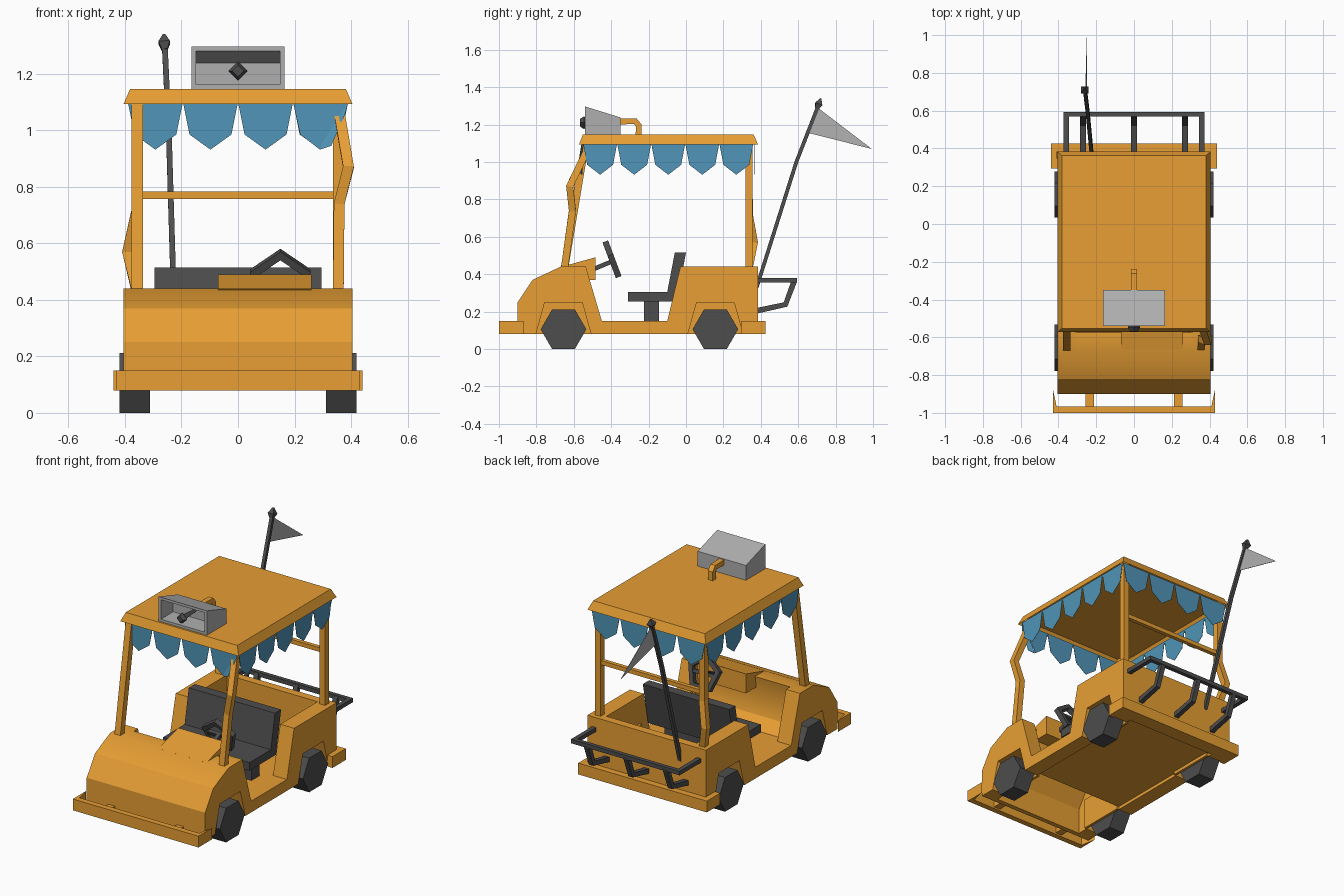
import bpy, bmesh, math
from mathutils import Vector as V

if "Cube" in bpy.data.objects:
    bpy.data.objects.remove(bpy.data.objects["Cube"])


def material(name, rgb):
    m = bpy.data.materials.new(name)
    m.diffuse_color = (*rgb, 1)
    m.use_nodes = True
    m.node_tree.nodes["Principled BSDF"].inputs["Base Color"].default_value = m.diffuse_color
    return m


ORANGE = material("orange paint", (0.80, 0.345, 0.034))
BLUE = material("blue cloth", (0.08, 0.30, 0.48))
DARK = material("dark rubber", (0.075, 0.075, 0.075))
GREY = material("light grey", (0.43, 0.43, 0.43))


def finish(bm, name, mat):
    bmesh.ops.recalc_face_normals(bm, faces=bm.faces)
    me = bpy.data.meshes.new(name)
    bm.to_mesh(me)
    bm.free()
    me.materials.append(mat)
    ob = bpy.data.objects.new(name, me)
    bpy.context.collection.objects.link(ob)
    return ob


def slabs(name, polys, vec, mat):
    """Extrude each 3D outline by a vector (one vector per outline)."""
    bm = bmesh.new()
    for pts, d in zip(polys, vec):
        f = bm.faces.new([bm.verts.new(p) for p in pts])
        r = bmesh.ops.extrude_face_region(bm, geom=[f], use_keep_orig=True)
        bmesh.ops.translate(bm, vec=d, verts=[e for e in r["geom"] if isinstance(e, bmesh.types.BMVert)])
    return finish(bm, name, mat)


def prism(name, yz, x0, x1, mat):
    return slabs(name, [[(x0, y, z) for y, z in yz]], [(x1 - x0, 0, 0)], mat)


def box(name, x0, x1, y0, y1, z0, z1, mat):
    return prism(name, [(y0, z0), (y1, z0), (y1, z1), (y0, z1)], x0, x1, mat)


def soften(ob, degrees):
    for f in ob.data.polygons:
        f.use_smooth = True
    ob.data.set_sharp_from_angle(angle=math.radians(degrees))


def tube(name, pts, r, mat, ref=(1, 0, 0), closed=False, radii=None):
    """Sweep a square section along a path."""
    bm, pts, ref, rings = bmesh.new(), [V(p) for p in pts], V(ref), []
    n = len(pts)
    for i, p in enumerate(pts):
        a = pts[i - 1] if i or closed else p
        b = pts[(i + 1) % n] if i < n - 1 or closed else p
        t = ((p - a).normalized() + (b - p).normalized()).normalized()
        u = t.cross(ref).normalized()
        v = u.cross(t)
        k = radii[i] if radii else r
        rings.append([bm.verts.new(p + k * (su * u + sv * v)) for su, sv in ((1, 1), (-1, 1), (-1, -1), (1, -1))])
    for i in range(n if closed else n - 1):
        A, B = rings[i], rings[(i + 1) % n]
        for j in range(4):
            bm.faces.new((A[j], A[(j + 1) % 4], B[(j + 1) % 4], B[j]))
    if not closed:
        bm.faces.new(rings[0])
        bm.faces.new(rings[-1])
    return finish(bm, name, mat)


# body sides with wheel arch notches, inner arch walls and six-sided wheels
WHEELS = (-0.655, 0.157)
side = [(-.9, .08), (-.9, .25), (-.82, .37), (-.67, .44), (-.535, .44), (-.515, .37), (-.45, .15),
        (-.10, .15), (-.03, .44), (.385, .44), (.385, .08)]
for w in reversed(WHEELS):
    side += [(w + .147, .08), (w + .10, .25), (w - .10, .25), (w - .147, .08)]
for s, label in ((-1, "left"), (1, "right")):
    soften(prism(f"body_side_{label}", side, s * .31, s * .405, ORANGE), 29)
    for w, end in zip(WHEELS, ("front", "rear")):
        box(f"arch_wall_{end}_{label}", s * .295, s * .31, w - .147, w + .147, .08, .27, ORANGE)
        hexa = [(w + .122 * math.cos(i * math.pi / 3), .1057 + .122 * math.sin(i * math.pi / 3)) for i in range(6)]
        prism(f"wheel_{end}_{label}", hexa, s * .312, s * .42, DARK)

# hood shell with curved toe board, dashboard, floor
hood = [(-.9, .08), (-.9, .25), (-.82, .37), (-.67, .44), (-.575, .44), (-.60, .30), (-.57, .21), (-.50, .15),
        (-.50, .11), (-.59, .18), (-.63, .30), (-.62, .41), (-.66, .41), (-.80, .345), (-.87, .24), (-.87, .08)]
soften(prism("hood", hood, -.31, .31, ORANGE), 29)
prism("dashboard", [(-.68, .436), (-.485, .49), (-.485, .37), (-.60, .37)], -.07, .26, ORANGE)
box("floor", -.31, .31, -.51, .385, .10, .15, ORANGE)

# cargo bay tail wall
box("cargo_back_wall", -.31, .31, .335, .385, .08, .44, ORANGE)

# bumpers wrapping round the corners
bumper = [(-.43, -1), (.43, -1), (.43, -.87), (.41, -.965), (-.41, -.965), (-.43, -.87)]
slabs("front_bumper", [[(x, y, .08) for x, y in bumper]], [(0, 0, .07)], ORANGE)
for x in (-.235, .235):
    box("front_bumper_strut", x - .022, x + .022, -.97, -.88, .09, .125, ORANGE)
back = [(-.44, .425), (.44, .425), (.44, .295), (.405, .295), (.405, .385), (-.405, .385), (-.405, .295), (-.44, .295)]
slabs("rear_bumper", [[(x, y, .08) for x, y in back]], [(0, 0, .07)], ORANGE)

# seat
box("seat_base", -.25, .25, -.225, -.145, .15, .26, DARK)
box("seat_cushion", -.295, .295, -.31, -.08, .255, .305, DARK)
prism("seat_back", [(-.11, .255), (-.06, .515), (0, .515), (-.05, .255)], -.295, .295, DARK)

# five-sided steering wheel, spoke and column
up, c, ax = V((0, -.35, .93)), V((.15, -.392, .47)), V((0, .93, .35))
rim = [c + .097 * (math.sin(i * math.tau / 5) * V((1, 0, 0)) + math.cos(i * math.tau / 5) * up) for i in range(5)]
tube("steering_wheel", rim, .016, DARK, ref=ax, closed=True)
tube("steering_spoke", [c + V((-.085, 0, 0)), c + V((.085, 0, 0))], .010, DARK, ref=ax)
tube("steering_column", [(.15, -.50, .425), c], .012, DARK)

# roof posts: front right and rear left are bent
tube("front_post_left", [(-.357, -.65, .43), (-.357, -.535, 1.12)], .02, ORANGE)
tube("front_post_right", [(.355, -.65, .43), (.358, -.607, .74), (.391, -.622, .87), (.36, -.535, 1.05), (.36, -.53, 1.12)],
     .019, ORANGE)
tube("rear_post_right", [(.355, .337, .43), (.355, .337, 1.12)], .019, ORANGE)
tube("rear_post_left", [(-.357, .337, .43), (-.391, .366, .57), (-.357, .338, .72), (-.357, .337, 1.12)], .019, ORANGE)
box("rear_crossbar", -.34, .34, .325, .35, .757, .783, ORANGE)

# roof: tapered slab, hollow underneath
bm = bmesh.new()
lo = [bm.verts.new(p) for p in ((-.405, -.572, 1.093), (.405, -.572, 1.093), (.405, .385, 1.093), (-.405, .385, 1.093))]
hi = [bm.verts.new(p) for p in ((-.382, -.552, 1.146), (.382, -.552, 1.146), (.382, .362, 1.146), (-.382, .362, 1.146))]
for i in range(4):
    bm.faces.new((lo[i], lo[(i + 1) % 4], hi[(i + 1) % 4], hi[i]))
bm.faces.new(hi)
under = bm.faces.new(lo[::-1])
bmesh.ops.recalc_face_normals(bm, faces=bm.faces)
bmesh.ops.inset_region(bm, faces=[under], thickness=.025)
bmesh.ops.translate(bm, vec=(0, 0, .032), verts=under.verts)
finish(bm, "roof", ORANGE)

# scalloped awning on all four sides, last front scallop is folded
polys, vecs = [], []


def awning(start, direction, length, count, inward):
    o, d, w = V(start), V(direction), length / count
    for i in range(count):
        shape = [(0, 1.10), (1, 1.10), (.88, .985), (.5, .932), (.12, .985)]
        polys.append([o + d * w * (i + u) + V((0, 0, z)) for u, z in shape])
        vecs.append(V(inward) * .0015)


awning((-.39, -.555, 0), (1, 0, 0), .585, 3, (0, 1, 0))
awning((-.39, .368, 0), (1, 0, 0), .78, 4, (0, -1, 0))
awning((.39, -.55, 0), (0, 1, 0), .91, 5, (-1, 0, 0))
awning((-.39, -.55, 0), (0, 1, 0), .91, 5, (1, 0, 0))
polys += [[(.195, -.555, 1.10), (.39, -.555, 1.10), (.30, -.555, .96), (.29, -.555, .932), (.22, -.555, .985)],
          [(.39, -.555, 1.10), (.38, -.565, 1.06), (.33, -.57, .945), (.29, -.558, .932), (.30, -.558, .96)]]
vecs += [V((0, .0015, 0))] * 2
slabs("awning", polys, vecs, BLUE)

# roof horn: hollow wedge box, dark clapper and bent pipe
horn = prism("horn_box", [(-.54, 1.146), (-.54, 1.297), (-.35, 1.238), (-.35, 1.146)], -.165, .165, GREY)
bm = bmesh.new()
bm.from_mesh(horn.data)
mouth = min(bm.faces, key=lambda f: f.calc_center_median().y)
bmesh.ops.inset_region(bm, faces=[mouth], thickness=.022)  # rim
bmesh.ops.inset_region(bm, faces=[mouth], thickness=.0005)  # inner walls
bmesh.ops.translate(bm, vec=(0, .12, 0), verts=mouth.verts)
for v in mouth.verts:
    v.co.z = min(v.co.z, 1.238)
bm.to_mesh(horn.data)
bm.free()
knob = tube("horn_clapper", [(0, -.42, 1.21), (0, -.53, 1.21), (0, -.545, 1.21), (0, -.568, 1.21)], .01, DARK,
            radii=(.008, .014, .024, .014))
for v in knob.data.vertices:  # turn the section onto its corner
    x, z = v.co.x, v.co.z - 1.21
    v.co.x, v.co.z = (x - z) * .7071, (x + z) * .7071 + 1.21
tube("horn_pipe", [(0, -.36, 1.217), (0, -.27, 1.217), (0, -.253, 1.195), (0, -.253, 1.14)], .016, ORANGE)

# rear rack: top frame and three hooked brackets
for s in (-1, 1):
    box("rack_side_bar", s * .345, s * .372, .38, .59, .355, .38, DARK)
box("rack_back_bar", -.372, .372, .568, .593, .355, .38, DARK)
for x in (-.27, 0, .27):
    tube("rack_bracket", [(x, .58, .367), (x, .532, .238), (x, .38, .205)], .015, DARK)

# flag pole with tip and pennant
tube("flag_pole", [(-.225, .378, .33), (-.245, .59, 1.0), (-.259, .705, 1.295)], .010, DARK)
tube("pole_tip", [(-.26, .70, 1.285), (-.261, .710, 1.31), (-.262, .72, 1.34)], .02, DARK, radii=(.01, .02, .004))
slabs("pennant", [[(-.258, .705, 1.29), (-.252, .655, 1.155), (-.25, .993, 1.07)]], [(.002, 0, 0)], GREY)
